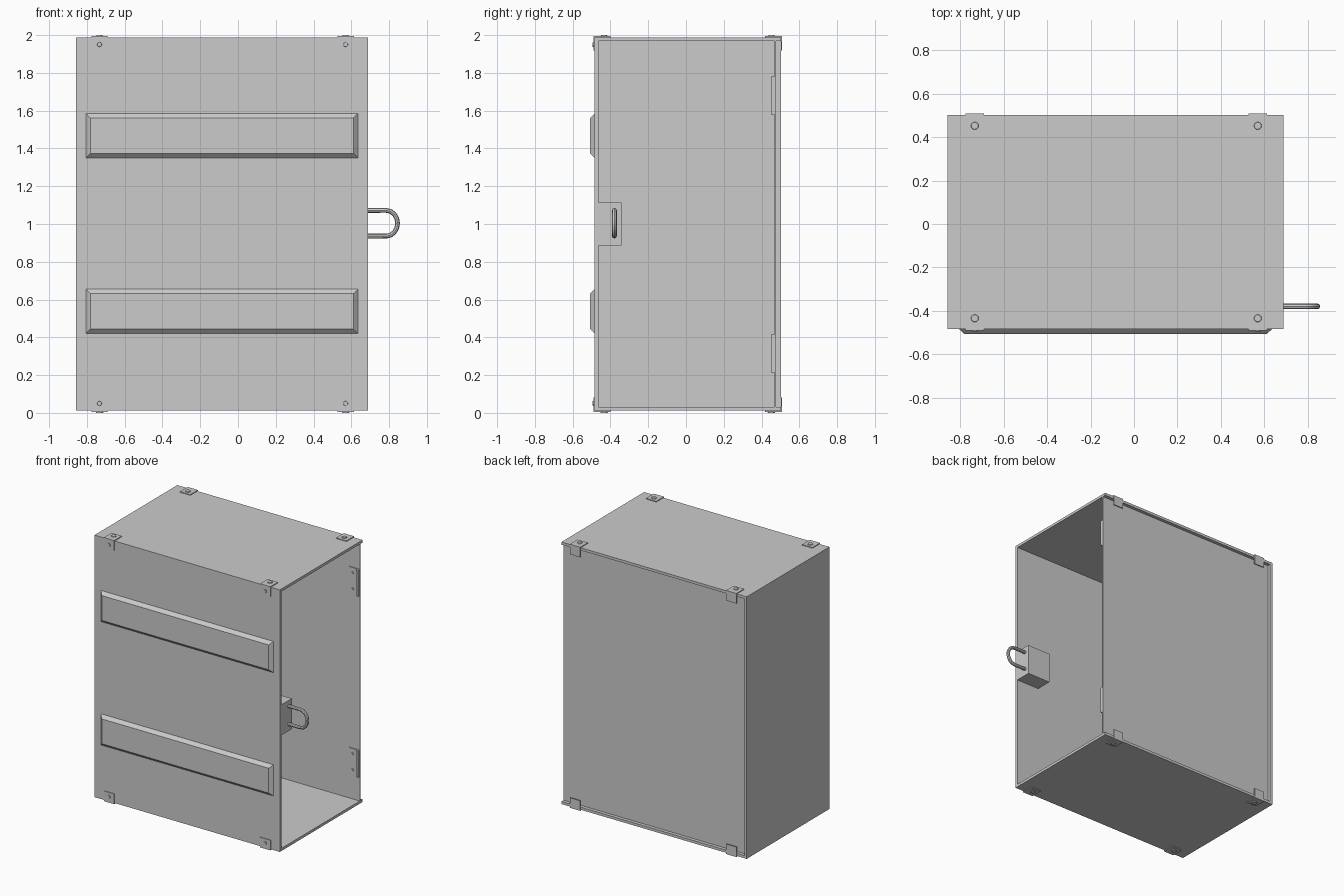
import bpy, bmesh, math
from mathutils import Matrix

old = bpy.data.objects.get("Cube")
if old:
    bpy.data.objects.remove(old, do_unlink=True)

GREY = (0.6, 0.6, 0.6, 1)
metal = bpy.data.materials.new("plain grey")
metal.use_nodes = True
metal.diffuse_color = GREY
metal.node_tree.nodes["Principled BSDF"].inputs["Base Color"].default_value = GREY


def finish(name, bm):
    mesh = bpy.data.meshes.new(name)
    bm.to_mesh(mesh)
    bm.free()
    mesh.materials.append(metal)
    obj = bpy.data.objects.new(name, mesh)
    bpy.context.collection.objects.link(obj)
    return obj


def add_box(bm, xs, ys, zs):
    size = [abs(b - a) for a, b in (xs, ys, zs)]
    mid = [(a + b) / 2 for a, b in (xs, ys, zs)]
    return bmesh.ops.create_cube(
        bm, size=1, matrix=Matrix.Translation(mid) @ Matrix.Diagonal((*size, 1)))["verts"]


def box(name, xs, ys, zs):
    bm = bmesh.new()
    add_box(bm, xs, ys, zs)
    return finish(name, bm)


def add_screw(bm, pos, axis, radius=0.02):
    turn = Matrix.Rotation(math.pi / 2, 4, "X") if axis == "y" else Matrix()
    bmesh.ops.create_cone(bm, cap_ends=True, segments=12, radius1=radius, radius2=radius * 0.8,
                          depth=0.012, matrix=Matrix.Translation(pos) @ turn)


# Cabinet shell, open on its left side
L, R = -0.858, 0.688
F, B = -0.484, 0.502
BOT, TOP = 0.012, 1.988
T = 0.02
box("top_panel", (L, R), (F, B), (TOP - T, TOP))
box("bottom_panel", (L, R), (F, B), (BOT, BOT + T))
box("front_panel", (L, R), (F, F + T), (BOT + T, TOP - T))
box("closed_side_panel", (L, L + T), (F + T, B), (BOT + T, TOP - T))
# Back panel sits in from the rear edges
box("back_panel", (L + T, R), (B - 0.033, B - 0.025), (BOT + T, TOP - T))

# Raised ribs with sloped borders on the front
for name, low in (("upper_rib", 1.35), ("lower_rib", 0.42)):
    bm = bmesh.new()
    verts = add_box(bm, (-0.805, 0.635), (-0.507, F), (low, low + 0.235))
    for v in verts:
        if v.co.y < -0.5:
            v.co.x += 0.024 if v.co.x < 0 else -0.024
            v.co.z += 0.024 if v.co.z < low + 0.1 else -0.024
    finish(name, bm)

# Corner brackets: a plate and a flange, each with a screw
P = 0.006
for side, x in (("right", -0.733), ("left", 0.57)):
    for depth, y, dy in (("front", F, -1), ("back", B, 1)):
        for level, z, dz in (("top", TOP, 1), ("bottom", BOT, -1)):
            bm = bmesh.new()
            xs = (x - 0.043, x + 0.043)
            add_box(bm, xs, (y + dy * P, y - dy * 0.085), (z, z + dz * P))
            add_box(bm, xs, (y, y + dy * P), (z, z - dz * 0.07))
            add_screw(bm, (x, y - dy * 0.05, z + dz * P), "z")
            if depth == "front":
                add_screw(bm, (x, y + dy * P, z - dz * 0.038), "y", 0.014)
            finish(f"{level}_{depth}_{side}_bracket", bm)

# Hinges inside the back panel
INNER = B - 0.033
for name, low in (("upper_hinge", 1.58), ("lower_hinge", 0.215)):
    bm = bmesh.new()
    add_box(bm, (0.6, R - 0.004), (INNER - 0.006, INNER), (low, low + 0.2))
    add_box(bm, (0.668, R - 0.002), (INNER - 0.02, INNER), (low, low + 0.2))
    for dz in (0.04, 0.16):
        add_screw(bm, (0.63, INNER - 0.006, low + dz), "y", 0.011)
    finish(name, bm)

# Lock body behind the front panel
box("lock_body", (0.495, R + 0.001), (F + T, -0.342), (0.885, 1.115))

# Lock shackle: a bent rod
curve = bpy.data.curves.new("lock_shackle", "CURVE")
curve.dimensions = "3D"
curve.bevel_depth = 0.0125
curve.bevel_resolution = 2
curve.use_fill_caps = True
bend = [(0.785 + 0.06 * math.cos(a), 1.004 + 0.068 * math.sin(a))
        for a in (math.pi * (i / 8 - 0.5) for i in range(9))]
path = [(0.66, bend[0][1])] + bend + [(0.66, bend[-1][1])]
spline = curve.splines.new("POLY")
spline.points.add(len(path) - 1)
for point, (x, z) in zip(spline.points, path):
    point.co = (x, -0.379, z, 1)
curve.materials.append(metal)
shackle = bpy.data.objects.new("lock_shackle", curve)
bpy.context.collection.objects.link(shackle)
bpy.ops.object.select_all(action="DESELECT")
shackle.select_set(True)
bpy.context.view_layer.objects.active = shackle
bpy.ops.object.convert(target="MESH")
bpy.ops.object.shade_smooth_by_angle()
